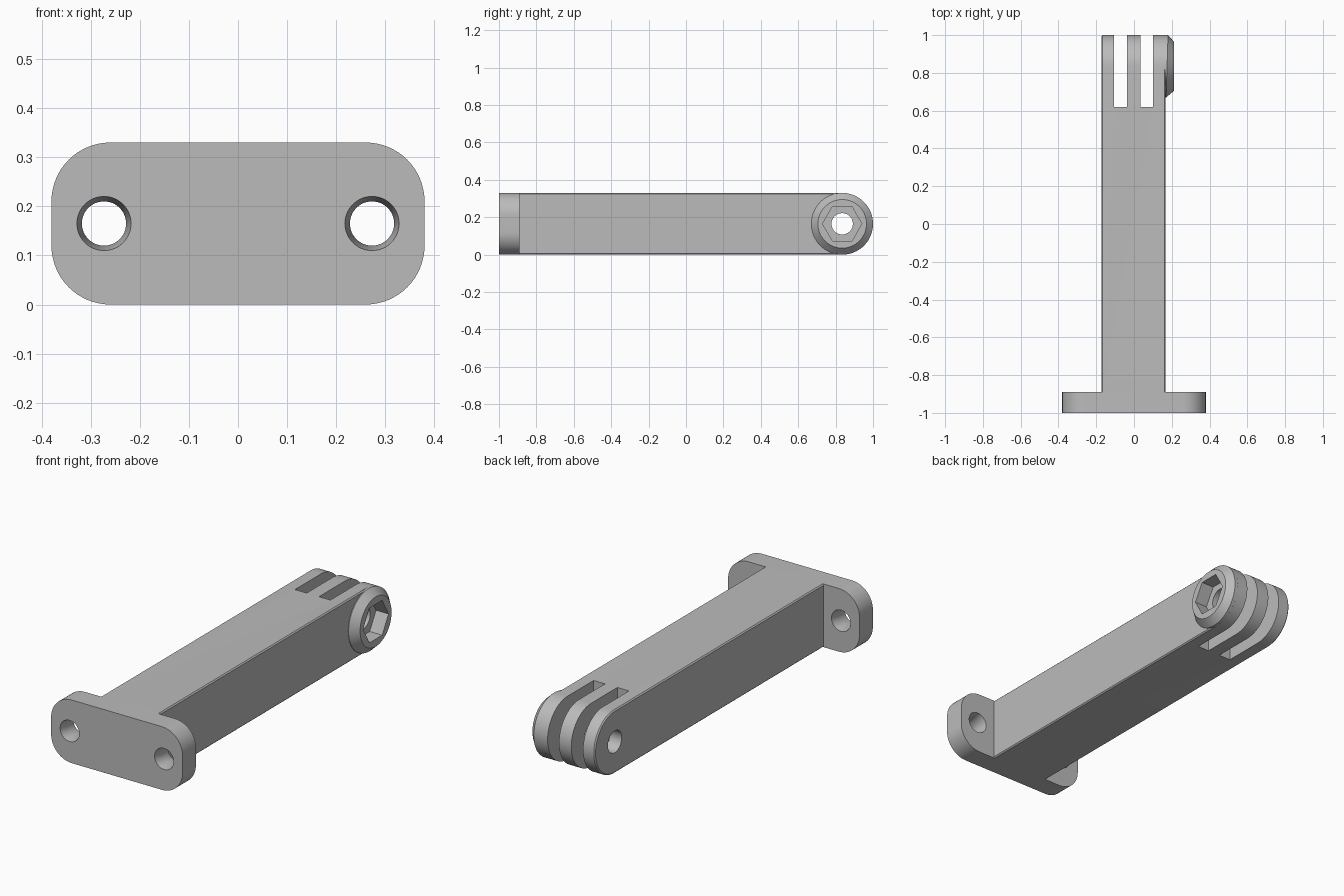
import bpy, bmesh, math

if "Cube" in bpy.data.objects:
    bpy.data.objects.remove(bpy.data.objects["Cube"], do_unlink=True)

grey = bpy.data.materials.new("plain grey")
grey.use_nodes = True
grey.diffuse_color = (0.5, 0.5, 0.5, 1)
grey.node_tree.nodes["Principled BSDF"].inputs["Base Color"].default_value = (0.5, 0.5, 0.5, 1)

MID_Z = 0.165      # axis height of the holes
PIVOT_Y = 0.835    # hinge axis position
ARM_LEFT, ARM_RIGHT = -0.173, 0.168


def loft(name, rings):
    """Closed solid through rings that share a point count."""
    bm = bmesh.new()
    loops = [[bm.verts.new(p) for p in ring] for ring in rings]
    n = len(loops[0])
    for a, b in zip(loops, loops[1:]):
        for i in range(n):
            j = (i + 1) % n
            bm.faces.new((a[i], a[j], b[j], b[i]))
    bm.faces.new(loops[0][::-1])
    bm.faces.new(loops[-1])
    bmesh.ops.recalc_face_normals(bm, faces=bm.faces)
    mesh = bpy.data.meshes.new(name)
    bm.to_mesh(mesh)
    bm.free()
    ob = bpy.data.objects.new(name, mesh)
    bpy.context.collection.objects.link(ob)
    mesh.materials.append(grey)
    return ob


def arc(cx, cy, r, start, end, n):
    return [(cx + r * math.cos(math.radians(start + (end - start) * i / n)),
             cy + r * math.sin(math.radians(start + (end - start) * i / n)))
            for i in range(n + 1)]


def circle(cx, cy, r, n=64):
    return arc(cx, cy, r, 0, 360, n)[:-1]


def along_x(points, x):
    return [(x, y, z) for y, z in points]


def along_y(points, y):
    return [(x, y, z) for x, z in points]


def apply_modifiers(ob):
    bpy.context.view_layer.update()
    deps = bpy.context.evaluated_depsgraph_get()
    mesh = bpy.data.meshes.new_from_object(ob.evaluated_get(deps))
    ob.modifiers.clear()
    ob.data = mesh


def combine(ob, other, operation):
    mod = ob.modifiers.new(operation, 'BOOLEAN')
    mod.operation = operation
    mod.solver = 'EXACT'
    mod.object = other
    apply_modifiers(ob)
    bpy.data.objects.remove(other, do_unlink=True)


# Mounting plate with rounded corners
W, R = 0.38, 0.12
TOP = 2 * MID_Z
outline = (arc(W - R, TOP - R, R, 0, 90, 16) + arc(R - W, TOP - R, R, 90, 180, 16)
           + arc(R - W, R, R, 180, 270, 16) + arc(W - R, R, R, 270, 360, 16))
plate = loft("mounting_plate", [along_y(outline, -1), along_y(outline, -0.89)])

# Screw holes, narrowest in the middle
for side in (-1, 1):
    rings = [along_y(circle(side * 0.273, MID_Z, r), y)
             for y, r in ((-1.01, 0.057), (-0.945, 0.045), (-0.88, 0.057))]
    combine(plate, loft("screw_cutter", rings), 'DIFFERENCE')

# Arm with a rounded tip and softened edges
profile = [(-0.89, TOP), (-0.89, 0)] + arc(PIVOT_Y, MID_Z, MID_Z, -90, 90, 40)
inset = 0.006
inner = [(-0.89, TOP - inset), (-0.89, inset)] + arc(PIVOT_Y, MID_Z, MID_Z - inset, -90, 90, 40)
arm = loft("arm_with_prongs", [along_x(inner, ARM_LEFT), along_x(profile, ARM_LEFT + inset),
                               along_x(profile, ARM_RIGHT - inset), along_x(inner, ARM_RIGHT)])

# Nut boss: its rim stands higher toward the tip
base = circle(PIVOT_Y, MID_Z, MID_Z)
rim = [(ARM_RIGHT + 0.002 + 0.005 * (1 + (y - PIVOT_Y) / MID_Z), y, z) for y, z in base]
boss = loft("nut_boss", [along_x(base, 0.13), rim,
                         along_x(circle(PIVOT_Y, MID_Z, 0.13), 0.212)])
combine(arm, boss, 'UNION')

# Slots between the prongs
for x0, x1 in ((-0.105, -0.037), (0.034, 0.1)):
    box = [(0.62, -0.1), (1.1, -0.1), (1.1, 0.5), (0.62, 0.5)]
    combine(arm, loft("slot_cutter", [along_x(box, x0), along_x(box, x1)]), 'DIFFERENCE')

# Hinge bolt hole and hexagonal nut pocket
for r, n, x0 in ((0.057, 64, -0.3), (0.105, 6, 0.14)):
    shape = circle(PIVOT_Y, MID_Z, r, n)
    combine(arm, loft("bolt_cutter", [along_x(shape, x0), along_x(shape, 0.3)]), 'DIFFERENCE')

# Smooth the curves, keep the corners sharp
for ob in (plate, arm):
    bpy.ops.object.select_all(action='DESELECT')
    ob.select_set(True)
    bpy.context.view_layer.objects.active = ob
    bpy.ops.object.shade_smooth_by_angle(angle=math.radians(25))
